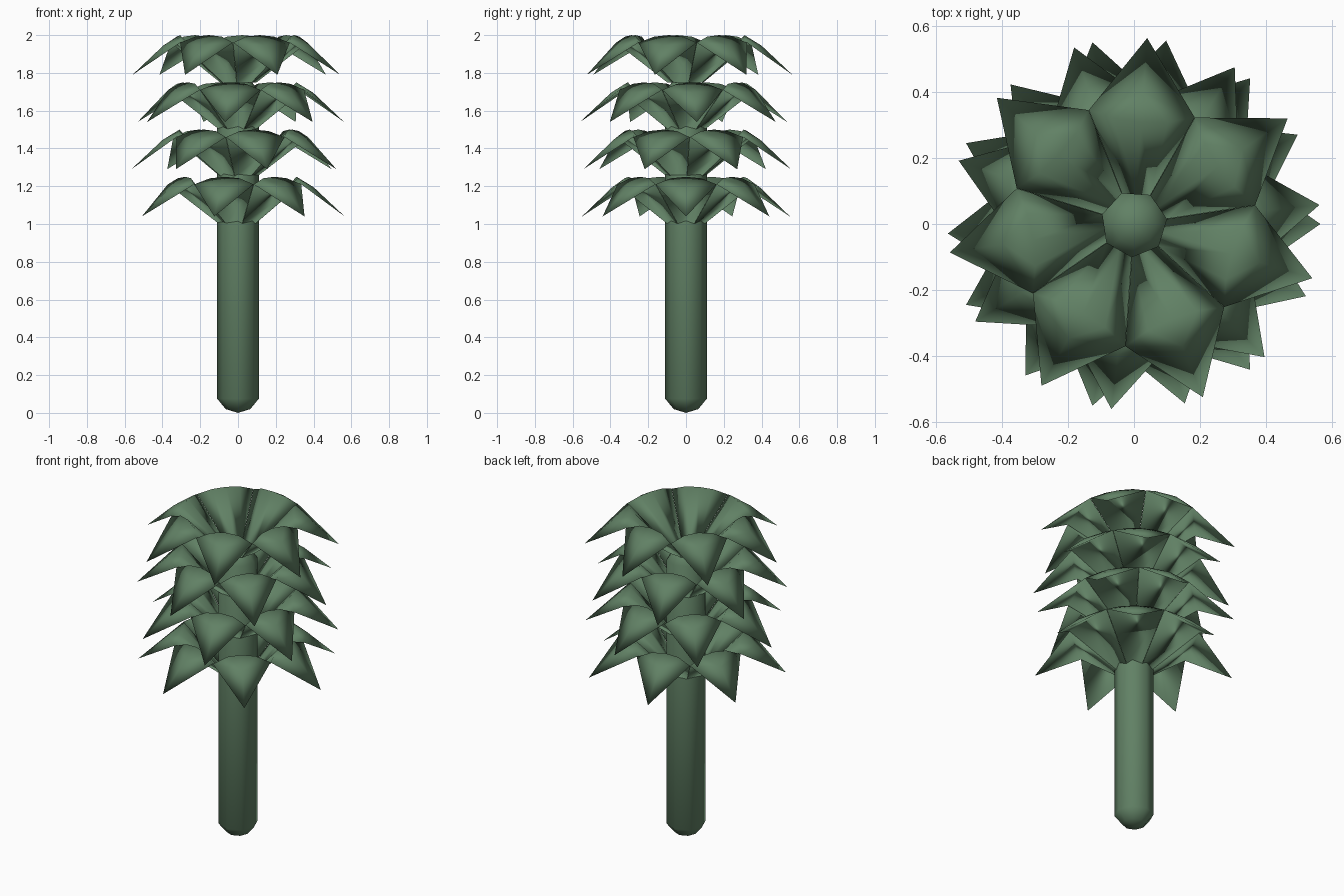
import bpy, bmesh
from math import pi, sin, cos

if "Cube" in bpy.data.objects:
    bpy.data.objects.remove(bpy.data.objects["Cube"])

mat = bpy.data.materials.new("leaf_green")
mat.diffuse_color = (0.12, 0.22, 0.13, 1)
mat.use_nodes = True
mat.node_tree.nodes["Principled BSDF"].inputs["Base Color"].default_value = mat.diffuse_color


def finish(name, bm):
    bmesh.ops.recalc_face_normals(bm, faces=bm.faces)
    me = bpy.data.meshes.new(name)
    bm.to_mesh(me)
    bm.free()
    for p in me.polygons:
        p.use_smooth = True
    me.materials.append(mat)
    ob = bpy.data.objects.new(name, me)
    bpy.context.collection.objects.link(ob)
    return ob


# trunk: eight-sided capsule
bm = bmesh.new()
profile = [(0.065, 0.02), (0.11, 0.075), (0.11, 1.70), (0.065, 1.765)]
N = 8
rings = [[bm.verts.new((r * cos(2 * pi * k / N), r * sin(2 * pi * k / N), z))
          for k in range(N)] for r, z in profile]
for a, b in zip(rings, rings[1:]):
    for k in range(N):
        j = (k + 1) % N
        bm.faces.new((a[k], a[j], b[j], b[k]))
bottom = bm.verts.new((0, 0, 0))
top = bm.verts.new((0, 0, 1.785))
for k in range(N):
    j = (k + 1) % N
    bm.faces.new((bottom, rings[0][j], rings[0][k]))
    bm.faces.new((top, rings[-1][k], rings[-1][j]))
finish("trunk", bm)

# one solid leaf along +x: (radius, sideways, height), domed above, flat below
LEAF = [(0.09, -0.043, 0.0), (0.09, 0.043, 0.0),
        (0.335, -0.161, 0.21), (0.315, -0.08, 0.242), (0.31, 0, 0.25),
        (0.315, 0.08, 0.242), (0.335, 0.161, 0.21),
        (0.40, 0, 0.195), (0.565, 0, 0.04), (0.09, 0, 0.015)]
FACES = [(0, 2, 3), (0, 3, 4, 9), (9, 4, 5, 1), (1, 5, 6),
         (2, 7, 3), (3, 7, 4), (4, 7, 5), (5, 7, 6),
         (2, 8, 7), (7, 8, 6),
         (0, 1, 6, 2), (2, 6, 8), (0, 9, 1)]

# four whorls of seven leaves, each turned half a radian further
for i in range(4):
    bm = bmesh.new()
    for k in range(7):
        a = 2 * pi * k / 7 + 0.5 * i
        vs = [bm.verts.new((x * cos(a) - y * sin(a), x * sin(a) + y * cos(a),
                            1 + 0.25 * i + z)) for x, y, z in LEAF]
        for f in FACES:
            bm.faces.new([vs[n] for n in f])
    finish(f"leaf_whorl_{i + 1}", bm)
